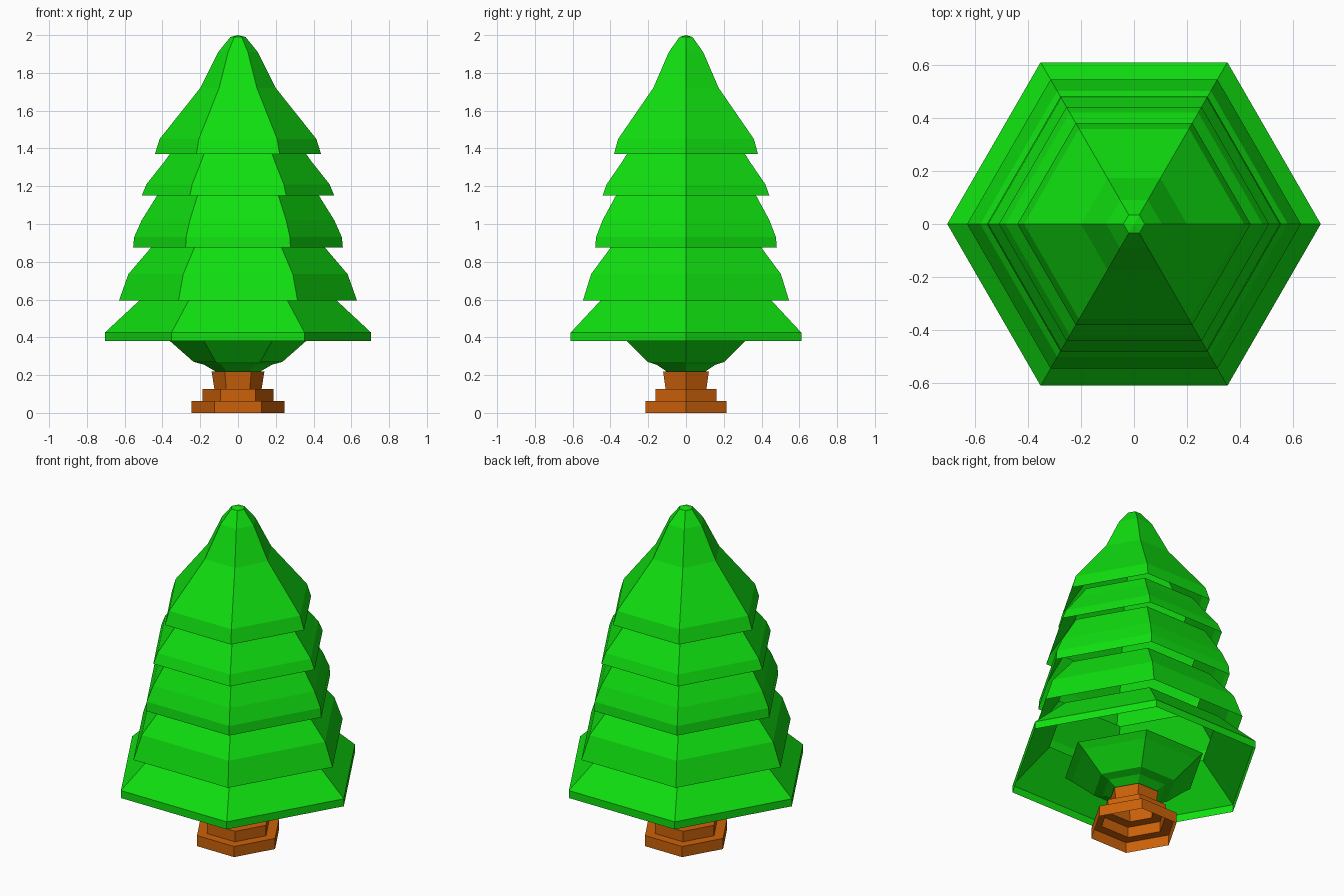
import bpy, bmesh, math

if "Cube" in bpy.data.objects:
    bpy.data.objects.remove(bpy.data.objects["Cube"])

SIDES = 6


def material(name, rgb):
    m = bpy.data.materials.new(name)
    m.diffuse_color = (*rgb, 1.0)
    m.use_nodes = True
    m.node_tree.nodes["Principled BSDF"].inputs["Base Color"].default_value = m.diffuse_color
    return m


green = material("leaf_green", (0.005, 0.74, 0.005))
brown = material("bark_brown", (0.60, 0.12, 0.003))


def hex_shell(name, profile, mat):
    """Open six-sided shell from (radius, z) points listed top to bottom."""
    bm = bmesh.new()
    rings = []
    for r, z in profile:
        if r == 0:
            rings.append([bm.verts.new((0, 0, z))] * SIDES)
        else:
            rings.append([bm.verts.new((r * math.cos(math.tau * i / SIDES),
                                        r * math.sin(math.tau * i / SIDES), z))
                          for i in range(SIDES)])
    for top, low in zip(rings, rings[1:]):
        for i in range(SIDES):
            j = (i + 1) % SIDES
            loop = [top[i], low[i], low[j], top[j]]
            bm.faces.new(list(dict.fromkeys(loop)))
    me = bpy.data.meshes.new(name)
    bm.to_mesh(me)
    bm.free()
    me.materials.append(mat)
    ob = bpy.data.objects.new(name, me)
    bpy.context.collection.objects.link(ob)
    return ob


# Foliage tiers, open underneath, each tucked under the one above
tiers = [
    [(0, 2.0), (0.04, 1.99), (0.105, 1.91), (0.20, 1.72), (0.415, 1.45), (0.44, 1.37)],
    [(0.34, 1.40), (0.39, 1.33), (0.485, 1.21), (0.51, 1.15)],
    [(0.41, 1.18), (0.51, 1.02), (0.55, 0.93), (0.555, 0.875)],
    [(0.435, 0.905), (0.58, 0.735), (0.63, 0.595)],
    [(0.49, 0.625), (0.705, 0.425), (0.705, 0.38)],
]
for n, profile in enumerate(tiers, 1):
    hex_shell(f"foliage_tier_{n}", profile, green)

# Bowl of inner foliage above the trunk
hex_shell("foliage_bowl", [(0.40, 0.41), (0.36, 0.38), (0.235, 0.27),
                           (0.18, 0.255), (0.12, 0.22)], green)

# Stepped trunk, open at the bottom
hex_shell("trunk", [(0.14, 0.22), (0.125, 0.127), (0.187, 0.127), (0.187, 0.064),
                    (0.247, 0.064), (0.247, 0.0)], brown)
